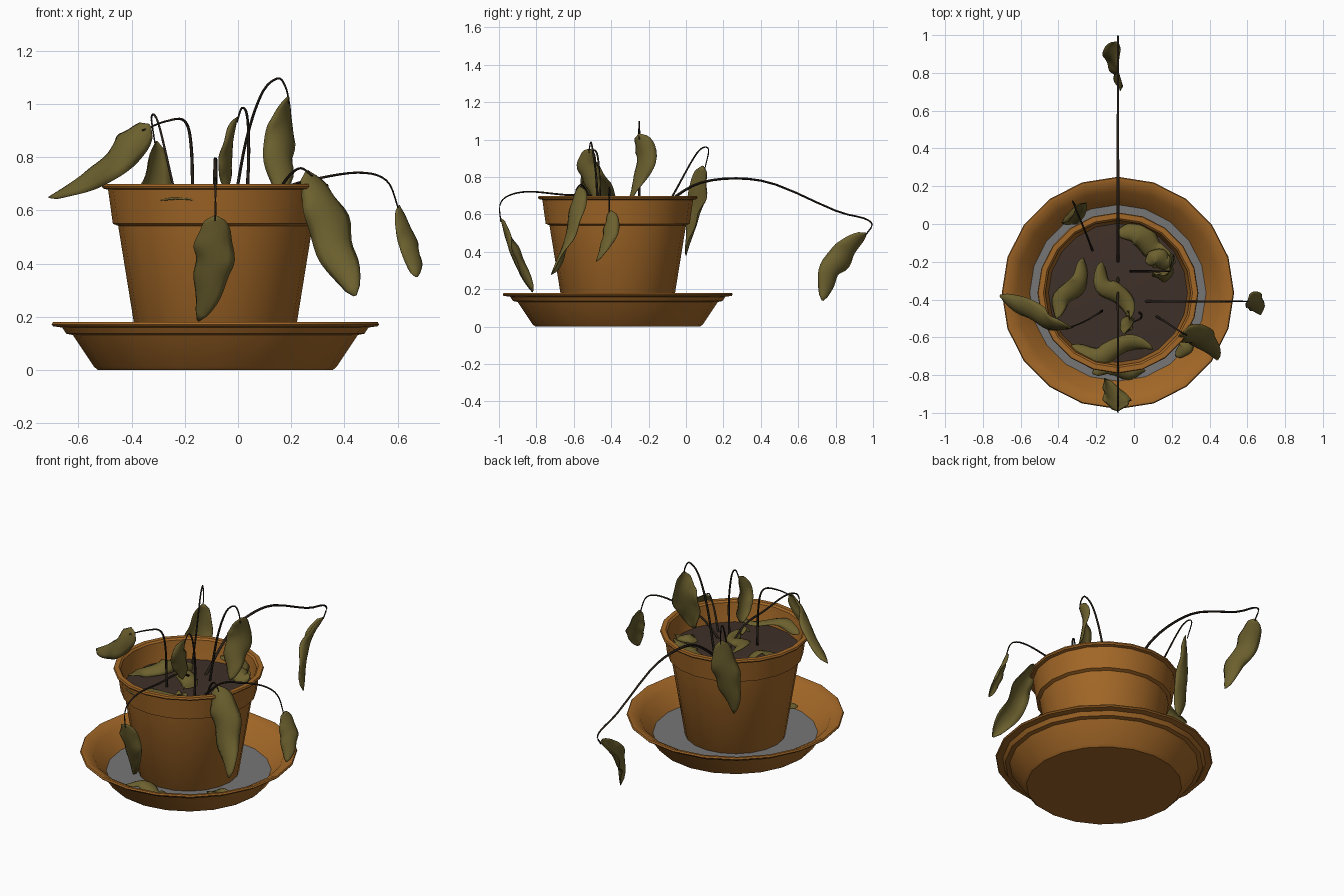
import bpy, bmesh, math
from mathutils import Vector, Matrix

if "Cube" in bpy.data.objects:
    bpy.data.objects.remove(bpy.data.objects["Cube"])

CENTRE = Vector((-0.085, -0.365, 0))


def material(name, rgb):
    m = bpy.data.materials.new(name)
    m.use_nodes = True
    m.diffuse_color = (*rgb, 1)
    bsdf = m.node_tree.nodes["Principled BSDF"]
    bsdf.inputs["Base Color"].default_value = (*rgb, 1)
    bsdf.inputs["Roughness"].default_value = 0.9
    return m


TERRACOTTA = material("terracotta", (0.36, 0.135, 0.02))
SOIL = material("dark_soil", (0.05, 0.03, 0.022))
WATER = material("grey_water", (0.18, 0.18, 0.18))
LEAF = material("withered_olive", (0.15, 0.118, 0.028))
STEM = material("dry_stem", (0.02, 0.014, 0.009))


def finish(bm, name, mat, angle):
    me = bpy.data.meshes.new(name)
    bm.to_mesh(me)
    bm.free()
    ob = bpy.data.objects.new(name, me)
    bpy.context.collection.objects.link(ob)
    me.materials.append(mat)
    bpy.ops.object.select_all(action="DESELECT")
    ob.select_set(True)
    bpy.context.view_layer.objects.active = ob
    bpy.ops.object.shade_smooth_by_angle(angle=math.radians(angle))
    return ob


def lathe(name, profile, mat, sides=20):
    bm = bmesh.new()
    verts = [bm.verts.new(CENTRE + Vector((r, 0, z))) for r, z in profile]
    edges = [bm.edges.new(p) for p in zip(verts, verts[1:])]
    bmesh.ops.spin(bm, geom=verts + edges, cent=CENTRE, axis=(0, 0, 1),
                   angle=math.tau, steps=sides, use_duplicate=False)
    bmesh.ops.remove_doubles(bm, verts=bm.verts, dist=0.0005)
    bmesh.ops.recalc_face_normals(bm, faces=bm.faces)
    if all(abs(f.normal.z) > 0.8 for f in bm.faces) and sum(f.normal.z for f in bm.faces) < 0:
        bmesh.ops.reverse_faces(bm, faces=bm.faces)
    return finish(bm, name, mat, 35)


def spline(points, t):
    """Point on a smooth path through the given points, t from 0 to 1."""
    p = [Vector(q) for q in points]
    p = [2 * p[0] - p[1]] + p + [2 * p[-1] - p[-2]]
    s = min(t, 0.9999) * (len(p) - 3)
    i, u = int(s), s % 1
    a, b, c, d = p[i:i + 4]
    return 0.5 * (2 * b + (c - a) * u + (2 * a - 5 * b + 4 * c - d) * u * u
                  + (3 * b - a - 3 * c + d) * u ** 3)


def stem(name, points, thick=0.007):
    """Thin tube that tapers toward its hanging tip."""
    bm = bmesh.new()
    n, sides, rings = 24, 6, []
    for i in range(n + 1):
        t = i / n
        tan = (spline(points, min(t + 0.01, 1)) - spline(points, max(t - 0.01, 0))).normalized()
        turn = tan.to_track_quat("Z", "Y")
        r = thick * (1 - 0.55 * t)
        rings.append([bm.verts.new(spline(points, t) + turn @ Vector(
            (r * math.cos(math.tau * k / sides), r * math.sin(math.tau * k / sides), 0)))
            for k in range(sides)])
    for a, b in zip(rings, rings[1:]):
        for k in range(sides):
            j = (k + 1) % sides
            bm.faces.new((a[k], a[j], b[j], b[k]))
    bm.faces.new(rings[0])
    bm.faces.new(rings[-1])
    bmesh.ops.recalc_face_normals(bm, faces=bm.faces)
    return finish(bm, name, STEM, 60)


def leaf(name, points, width, facing, curl=0.9, twist=0.5):
    """Limp blade: a curled cross-section swept along its midrib."""
    bm = bmesh.new()
    n, m, rows = 18, 6, []
    for i in range(n + 1):
        t = i / n
        tan = (spline(points, min(t + 0.02, 1)) - spline(points, max(t - 0.02, 0))).normalized()
        side = tan.cross(Vector(facing)).normalized()
        side = Matrix.Rotation(twist * (t - 0.5) * 2, 3, tan) @ side
        out = side.cross(tan)
        w = width / 2 * (0.06 + math.sin(math.pi * t ** 0.85) ** 0.6)
        row = []
        for k in range(m + 1):
            u = 2 * k / m - 1
            ripple = 0.08 * u * u * math.sin(t * 17 + (2 if u > 0 else 0))
            across = math.sin(u * curl) / curl * (1 + ripple)
            depth = (math.cos(u * curl) - 1) / curl + ripple
            row.append(bm.verts.new(spline(points, t) + side * w * 1.15 * across + out * w * depth))
        rows.append(row)
    for a, b in zip(rows, rows[1:]):
        for k in range(m):
            bm.faces.new((a[k], a[k + 1], b[k + 1], b[k]))
    bmesh.ops.recalc_face_normals(bm, faces=bm.faces)
    ob = finish(bm, name, LEAF, 60)
    mod = ob.modifiers.new("thickness", "SOLIDIFY")
    mod.thickness = 0.004
    mod.offset = 0
    return ob


# Saucer, water, pot and soil
lathe("saucer", [(0, 0), (0.44, 0), (0.455, 0.012), (0.535, 0.132), (0.56, 0.137),
                 (0.575, 0.16), (0.61, 0.165), (0.615, 0.172), (0.61, 0.18), (0.595, 0.18),
                 (0.54, 0.15), (0.445, 0.025), (0, 0.025)], TERRACOTTA)
lathe("water", [(0, 0.055), (0.467, 0.055)], WATER)
lathe("pot", [(0, 0.026), (0.275, 0.026), (0.283, 0.035), (0.365, 0.542), (0.385, 0.55),
              (0.403, 0.678), (0.422, 0.682), (0.426, 0.69), (0.422, 0.70), (0.395, 0.70),
              (0.385, 0.69), (0.368, 0.57), (0.345, 0.5), (0, 0.5)], TERRACOTTA)
lathe("soil", [(0, 0.59), (0.2, 0.585), (0.368, 0.575)], SOIL)

# Drooping shoots: stem path, then leaf path, width and facing direction
stem("back_stem", [(-0.085, -0.2, 0.58), (-0.085, -0.05, 0.7), (-0.085, 0.08, 0.77),
                   (-0.085, 0.27, 0.793), (-0.085, 0.48, 0.76), (-0.085, 0.8, 0.62),
                   (-0.085, 0.95, 0.58), (-0.085, 0.995, 0.545), (-0.085, 0.96, 0.49)], 0.009)
leaf("back_leaf", [(-0.085, 0.965, 0.5), (-0.1, 0.87, 0.4), (-0.075, 0.78, 0.3),
                   (-0.06, 0.73, 0.14)], 0.14, (0.7, 0.7, 0.3), 1.1)
stem("front_stem", [(-0.085, -0.28, 0.58), (-0.085, -0.45, 0.69), (-0.085, -0.65, 0.705),
                    (-0.085, -0.84, 0.722), (-0.085, -0.95, 0.7), (-0.085, -0.995, 0.65),
                    (-0.085, -0.99, 0.56)])
leaf("front_leaf", [(-0.085, -0.99, 0.58), (-0.09, -0.96, 0.46), (-0.11, -0.91, 0.34),
                    (-0.15, -0.82, 0.185)], 0.14, (-0.15, -1, 0), 0.9, 0.3)
stem("left_stem", [(0.06, -0.41, 0.58), (0.17, -0.41, 0.68), (0.3, -0.41, 0.72),
                   (0.46, -0.41, 0.742), (0.56, -0.41, 0.71), (0.605, -0.41, 0.6)])
leaf("left_leaf", [(0.605, -0.4, 0.62), (0.64, -0.41, 0.53), (0.66, -0.44, 0.45),
                   (0.67, -0.48, 0.35)], 0.1, (0.7, -0.7, 0), 1.0)
stem("front_left_stem", [(0.12, -0.49, 0.58), (0.17, -0.52, 0.7), (0.23, -0.56, 0.758),
                         (0.28, -0.59, 0.73)])
leaf("front_left_leaf", [(0.26, -0.57, 0.75), (0.33, -0.61, 0.63), (0.37, -0.65, 0.46),
                         (0.44, -0.72, 0.28)], 0.16, (0.3, -1, 0.2), 1.0)
stem("right_stem", [(-0.17, -0.46, 0.58), (-0.175, -0.465, 0.83), (-0.2, -0.48, 0.935),
                    (-0.27, -0.52, 0.935), (-0.36, -0.555, 0.9)])
leaf("right_leaf", [(-0.33, -0.55, 0.92), (-0.44, -0.545, 0.83), (-0.56, -0.47, 0.74),
                    (-0.71, -0.38, 0.65)], 0.15, (-0.2, -0.8, 0.75), 1.0)
stem("back_right_stem", [(-0.22, -0.14, 0.58), (-0.25, -0.06, 0.72), (-0.3, 0.06, 0.93),
                         (-0.325, 0.12, 0.95), (-0.31, 0.1, 0.84)], 0.006)
leaf("back_right_leaf", [(-0.305, 0.09, 0.86), (-0.325, 0.08, 0.7), (-0.33, 0.05, 0.55),
                         (-0.33, 0.0, 0.38)], 0.14, (-0.5, 0.85, 0), 0.9)
stem("tall_stem", [(-0.02, -0.25, 0.58), (0.03, -0.25, 0.86), (0.09, -0.25, 1.04),
                   (0.15, -0.25, 1.096), (0.18, -0.25, 1.06), (0.192, -0.25, 1.0)])
leaf("tall_leaf", [(0.19, -0.25, 1.03), (0.185, -0.23, 0.92), (0.165, -0.27, 0.8),
                   (0.16, -0.31, 0.66)], 0.14, (0.6, -0.8, 0), 1.0, 0.7)
stem("short_stem", [(0.03, -0.47, 0.58), (0.04, -0.48, 0.8), (0.035, -0.5, 0.95),
                    (0.015, -0.51, 0.985), (-0.005, -0.52, 0.93)])
leaf("short_leaf", [(-0.003, -0.515, 0.95), (-0.02, -0.53, 0.86), (-0.03, -0.51, 0.77),
                    (-0.04, -0.49, 0.68)], 0.11, (1, -0.3, 0), 1.1)

# Fallen leaves on the soil and in the saucer: start, end, height, width
fallen = [
    ((-0.27, -0.18), (-0.41, -0.5), 0.61, 0.1),
    ((-0.17, -0.2), (-0.02, -0.5), 0.63, 0.1),
    ((-0.09, -0.04), (0.2, -0.17), 0.64, 0.12),
    ((-0.33, -0.64), (0.1, -0.66), 0.63, 0.1),
    ((0.06, -0.2), (0.22, -0.2), 0.65, 0.1),
    ((-0.05, -0.56), (0.0, -0.5), 0.6, 0.04),
    ((-0.22, -0.79), (0.06, -0.775), 0.09, 0.09),
    ((0.22, -0.7), (0.31, -0.53), 0.09, 0.08),
]
for i, (a, b, z, w) in enumerate(fallen):
    a, b = Vector((*a, z)), Vector((*b, z))
    bend = Vector((b.y - a.y, a.x - b.x, 0)) * (0.12 if i % 2 else -0.12)
    leaf(f"fallen_leaf_{i + 1}", [a, a.lerp(b, 0.35) + bend + Vector((0, 0, 0.03)),
                                  a.lerp(b, 0.7) - bend * 0.4, b], w, (0.2, -0.2, 1), 1.0, 0.6)
